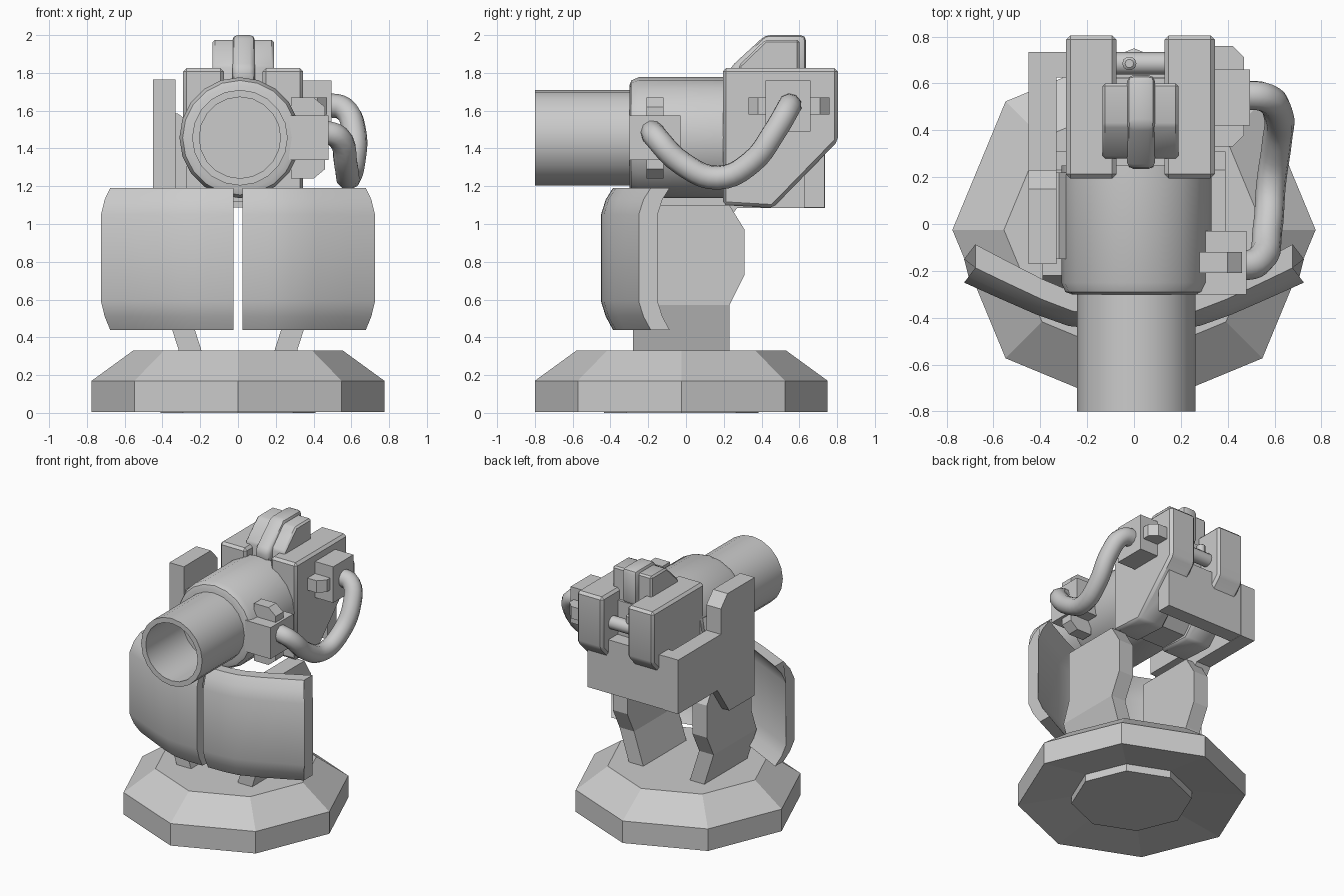
import bpy, bmesh, math

if "Cube" in bpy.data.objects:
    bpy.data.objects.remove(bpy.data.objects["Cube"])


def finish(ob, angle):
    bpy.ops.object.select_all(action='DESELECT')
    ob.select_set(True)
    bpy.context.view_layer.objects.active = ob
    if ob.type == 'CURVE':
        bpy.ops.object.convert(target='MESH')
    if angle:
        bpy.ops.object.shade_smooth_by_angle(angle=math.radians(angle))


def loft(name, rings, bevel=0, smooth=0, segs=1):
    """Skin a list of equal-length point loops and cap both ends."""
    bm = bmesh.new()
    loops = [[bm.verts.new(p) for p in r] for r in rings]
    n = len(loops[0])
    for a, b in zip(loops, loops[1:]):
        for i in range(n):
            j = (i + 1) % n
            bm.faces.new((a[i], a[j], b[j], b[i]))
    bm.faces.new(loops[0])
    bm.faces.new(loops[-1])
    bmesh.ops.recalc_face_normals(bm, faces=bm.faces)
    if bevel:
        edges = [e for e in bm.edges if e.calc_face_angle(0) > 0.3]
        bmesh.ops.bevel(bm, geom=edges, offset=bevel, segments=segs, profile=0.5, affect='EDGES')
    me = bpy.data.meshes.new(name)
    bm.to_mesh(me)
    bm.free()
    ob = bpy.data.objects.new(name, me)
    bpy.context.collection.objects.link(ob)
    finish(ob, smooth)
    return ob


def prism(name, profile, axis, lo, hi, **kw):
    """Extrude a 2D profile along x (profile is y,z), y (x,z) or z (x,y)."""
    def place(p, d):
        return {'x': (d, *p), 'y': (p[0], d, p[1]), 'z': (*p, d)}[axis]
    return loft(name, [[place(p, d) for p in profile] for d in (lo, hi)], **kw)


def box(name, x, y, z, **kw):
    return prism(name, [(x[0], y[0]), (x[1], y[0]), (x[1], y[1]), (x[0], y[1])], 'z', *z, **kw)


def lathe(name, profile, n, axis, centre, smooth=0):
    """Turn (radius, height) pairs around an axis through centre."""
    rings = []
    for r, h in profile:
        ring = []
        for i in range(n):
            a = 2 * math.pi * i / n
            u, v = r * math.cos(a), r * math.sin(a)
            p = {'x': (h, u, v), 'y': (u, h, v), 'z': (u, v, h)}[axis]
            ring.append(tuple(c + q for c, q in zip(centre, p)))
        rings.append(ring)
    return loft(name, rings, smooth=smooth)


# Octagonal base with a hollow underside and central foot
lathe('base', [(0.41, 0), (0.41, 0.055), (0.775, 0.005), (0.775, 0.17), (0.555, 0.33)],
      8, 'z', (0, -0.025, 0))

# Splayed legs and curved shields, one per side
LEG = [(0.32, 0, -0.28, 0.23), (0.57, 0.08, -0.28, 0.23), (0.73, 0.08, -0.22, 0.31),
       (0.97, 0.08, -0.22, 0.31), (1.10, 0.08, -0.22, 0.23)]
PLAN = [(0.025, -0.45), (0.16, -0.448), (0.28, -0.435), (0.42, -0.385), (0.58, -0.315), (0.725, -0.25)]
LEVELS = [(0.44, 1), (0.51, 0.4), (0.59, 0), (1.05, 0), (1.13, 0.4), (1.19, 1)]
for side, s in (('left', -1), ('right', 1)):
    loft(side + '_leg', [[(s * (0.19 + dx), y0, z), (s * (0.31 + dx), y0, z),
                          (s * (0.31 + dx), y1, z), (s * (0.19 + dx), y1, z)]
                         for z, dx, y0, y1 in LEG])
    rings = []
    for x, y in PLAN:
        u = x / 0.725
        front = [(s * (x - 0.048 * k * u), y + 0.063 * k, z) for z, k in LEVELS]
        back = [(px, py + 0.07 + 0.03 * u, pz) for px, py, pz in reversed(front)]
        rings.append(front + back)
    loft(side + '_shield', rings, smooth=35)

# Barrel with open bore, and the larger housing behind it
AXIS = (0.01, 0, 1.457)
lathe('barrel', [(0.215, -0.36), (0.215, -0.8), (0.253, -0.8), (0.253, -0.25)], 20, 'y', AXIS, 35)
lathe('barrel_housing', [(0.275, -0.3), (0.303, -0.29), (0.32, -0.25), (0.32, 0.25)],
      20, 'y', AXIS, 40)

# Twin rear body blocks with a core between them
SIDE = [(0.195, 1.825), (0.805, 1.825), (0.805, 1.44), (0.46, 1.085), (0.195, 1.10)]
for side, x in (('left', -0.29), ('right', 0.13)):
    prism(side + '_body_block', SIDE, 'x', x, x + 0.215, bevel=0.018, smooth=35)
prism('body_core', [(0.22, 1.74), (0.62, 1.74), (0.62, 1.32), (0.44, 1.12), (0.22, 1.12)],
      'x', -0.1, 0.16)
lathe('rear_pin', [(0.048, -0.1), (0.048, 0.16)], 12, 'x', (0, 0.685, 1.6), 40)
lathe('rear_knob', [(0.03, 0), (0.03, 0.09), (0.018, 0.1)], 10, 'z', (-0.02, 0.685, 1.6), 40)

# Sight on top: wide body plus a raised centre ridge
prism('sight_body', [(0.28, 1.65), (0.28, 1.84), (0.42, 1.975), (0.6, 1.975), (0.6, 1.65)],
      'x', -0.135, 0.19, bevel=0.012, smooth=35)
prism('sight_ridge', [(0.235, 1.74), (0.235, 1.83), (0.42, 2.0), (0.635, 2.0), (0.635, 1.74)],
      'x', -0.03, 0.09, bevel=0.028, segs=2, smooth=40)

# Stepped side plate, rear cross plate and side lug
prism('side_plate', [(0.735, 1.085), (0.27, 1.085), (0.13, 0.88), (-0.17, 0.88), (-0.17, 1.765),
                     (0.15, 1.765), (0.23, 1.68), (0.23, 1.49), (0.735, 1.49)], 'x', -0.45, -0.33)
box('rear_cross_plate', (-0.335, 0.305), (0.625, 0.733), (1.087, 1.487))
prism('side_lug', [(-0.34, 1.15), (-0.34, 1.585), (-0.32, 1.585), (-0.27, 1.55), (-0.27, 1.15)],
      'y', -0.15, 0.22)

# Cable sockets, each a block crossed by a chamfered clamp
box('front_socket', (0.27, 0.48), (-0.3, -0.03), (1.34, 1.575))
prism('front_clamp', [(0.28, 1.24), (0.4, 1.24), (0.46, 1.29), (0.46, 1.62), (0.4, 1.67), (0.28, 1.67)],
      'y', -0.21, -0.12)
box('rear_socket', (0.33, 0.495), (0.42, 0.66), (1.49, 1.76))
prism('rear_clamp', [(0.33, 0.33), (0.42, 0.33), (0.47, 0.38), (0.47, 0.71), (0.42, 0.76), (0.33, 0.76)],
      'z', 1.58, 1.67)

# Cable hanging between the sockets
PATH = [(0.45, -0.18, 1.49), (0.53, -0.16, 1.46), (0.57, -0.02, 1.32), (0.585, 0.17, 1.245),
        (0.61, 0.35, 1.33), (0.615, 0.47, 1.49), (0.56, 0.54, 1.61), (0.46, 0.55, 1.63)]
cu = bpy.data.curves.new('cable', 'CURVE')
cu.dimensions = '3D'
cu.bevel_depth = 0.064
cu.bevel_resolution = 3
cu.resolution_u = 5
cu.use_fill_caps = True
sp = cu.splines.new('BEZIER')
sp.bezier_points.add(len(PATH) - 1)
for bp, co in zip(sp.bezier_points, PATH):
    bp.co = co
    bp.handle_left_type = bp.handle_right_type = 'AUTO'
cable = bpy.data.objects.new('cable', cu)
bpy.context.collection.objects.link(cable)
finish(cable, 50)
